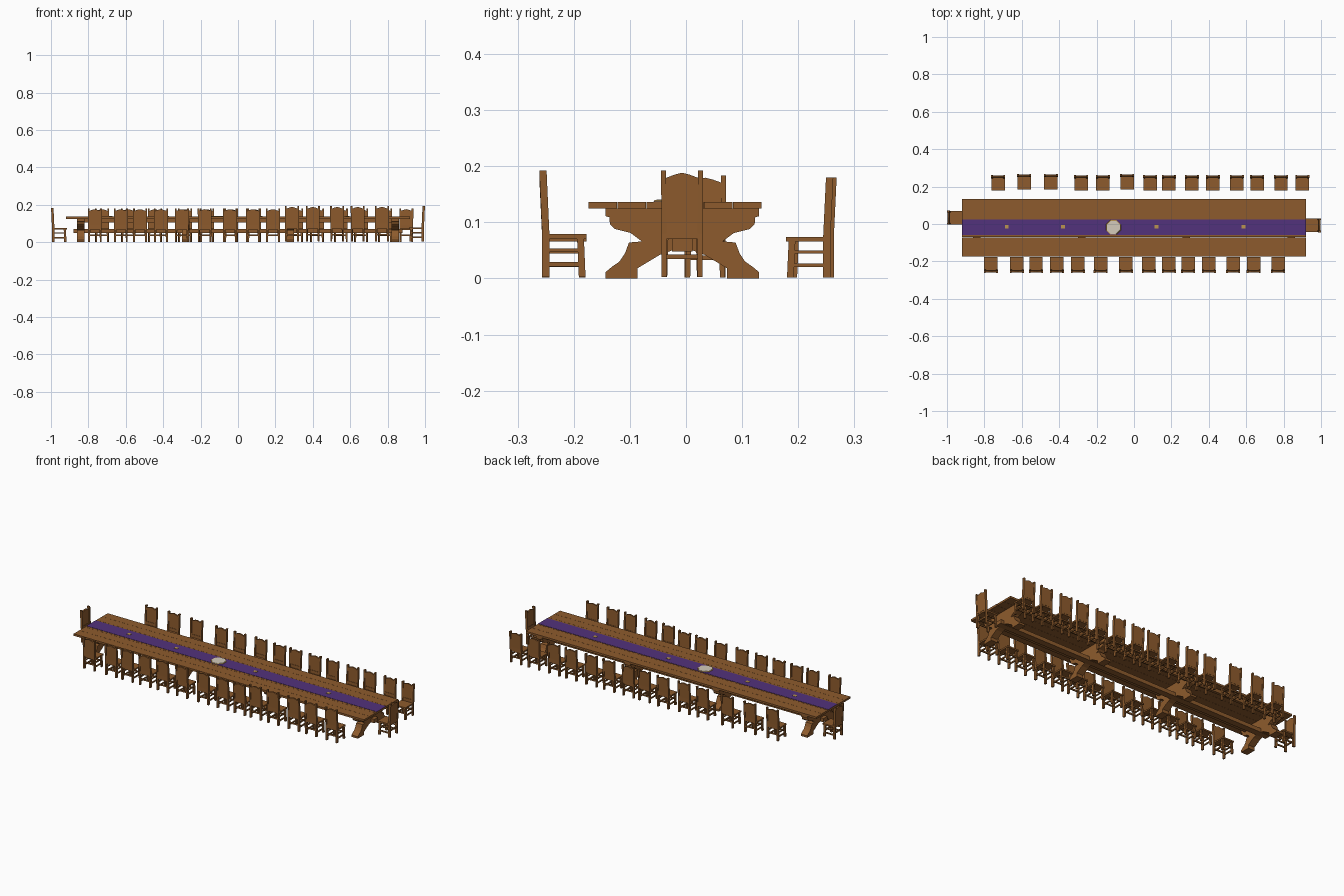
import bpy, bmesh, math
from mathutils import Vector, Matrix

if "Cube" in bpy.data.objects:
    bpy.data.objects.remove(bpy.data.objects["Cube"])


def mat(name, c):
    m = bpy.data.materials.new(name)
    m.diffuse_color = (*c, 1)
    m.use_nodes = True
    m.node_tree.nodes["Principled BSDF"].inputs["Base Color"].default_value = m.diffuse_color
    return m


WOOD = mat("oak_wood", (0.27, 0.105, 0.026))
PURPLE = mat("purple_cloth", (0.085, 0.032, 0.2))
CREAM = mat("cream_plate", (0.66, 0.6, 0.5))
GOLD = mat("gold", (0.5, 0.3, 0.08))


def box(bm, x0, x1, y0, y1, z0, z1):
    m = Matrix.Translation(((x0 + x1) / 2, (y0 + y1) / 2, (z0 + z1) / 2)) \
        @ Matrix.Diagonal((x1 - x0, y1 - y0, z1 - z0, 1))
    bmesh.ops.create_cube(bm, size=1, matrix=m)


def post(bm, pts, wx, wy):
    # square post following points, cross-section kept horizontal
    rings = [[bm.verts.new((p[0] + sx * wx / 2, p[1] + sy * wy / 2, p[2]))
              for sx, sy in ((-1, -1), (1, -1), (1, 1), (-1, 1))] for p in pts]
    for a, b in zip(rings, rings[1:]):
        for i in range(4):
            j = (i + 1) % 4
            bm.faces.new((a[i], a[j], b[j], b[i]))
    bm.faces.new(rings[0][::-1])
    bm.faces.new(rings[-1])


def prism(bm, pts, offset):
    # flat outline pushed out by an offset
    f = bm.faces.new([bm.verts.new(p) for p in pts])
    r = bmesh.ops.extrude_face_region(bm, geom=[f])
    bmesh.ops.translate(bm, vec=Vector(offset),
                        verts=[v for v in r["geom"] if isinstance(v, bmesh.types.BMVert)])


def mesh(bm, name, m):
    bmesh.ops.recalc_face_normals(bm, faces=bm.faces)
    me = bpy.data.meshes.new(name)
    bm.to_mesh(me)
    bm.free()
    me.materials.append(m)
    return me


def obj(name, me, loc=(0, 0, 0), rot=0, sz=1):
    o = bpy.data.objects.new(name, me)
    o.location = loc
    o.rotation_euler.z = rot
    o.scale.z = sz
    bpy.context.collection.objects.link(o)
    return o


# table top: six planks
bm = bmesh.new()
Y0, PW = -0.174, 0.0515
for i in range(6):
    box(bm, -0.92, 0.92, Y0 + i * PW + 0.0004, Y0 + (i + 1) * PW - 0.0004, 0.125, 0.136)
obj("table_top", mesh(bm, "table_top", WOOD))

# trestle legs: mirrored half outline
CY = -0.0066
half = [(0.137, .125), (0.137, .111), (0.130, .109), (0.129, .097), (0.120, .088), (0.092, .081),
        (0.072, .066), (0.095, .064), (0.102, .045), (0.112, .03), (0.125, .021), (0.137, .011),
        (0.137, 0), (0.08, 0), (0.08, .018), (0.04, .042), (0.018, .05)]
for n, x in enumerate((-0.84, -0.28, 0.28, 0.84)):
    bm = bmesh.new()
    pts = [(x - 0.02, CY + d, z) for d, z in half] + [(x - 0.02, CY - d, z) for d, z in half[::-1]]
    prism(bm, pts, (0.04, 0, 0))
    obj(f"trestle_{n}", mesh(bm, "trestle", WOOD))

# long rails under the top and centre stretcher
bm = bmesh.new()
for s in (-1, 1):
    box(bm, -0.86, 0.86, CY + s * 0.1 - 0.008, CY + s * 0.1 + 0.008, 0.105, 0.125)
box(bm, -0.88, 0.88, CY - 0.018, CY + 0.018, 0.048, 0.07)
obj("table_rails", mesh(bm, "table_rails", WOOD))

# runner cloth, centre plate and small gold pieces
bm = bmesh.new()
box(bm, -0.92, 0.92, -0.058, 0.025, 0.136, 0.1375)
obj("runner_cloth", mesh(bm, "runner_cloth", PURPLE))
for name, r, z, m in (("plate_rim", 0.043, 0.138, GOLD), ("plate", 0.039, 0.139, CREAM)):
    bm = bmesh.new()
    bmesh.ops.create_cone(bm, cap_ends=True, segments=8, radius1=r, radius2=r * 0.96, depth=0.003,
                          matrix=Matrix.Translation((-0.11, -0.018, z)) @ Matrix.Rotation(math.pi / 8, 4, 'Z'))
    obj(name, mesh(bm, name, m))
bm = bmesh.new()
for x in (-0.68, -0.38, 0.12, 0.585):
    box(bm, x - 0.01, x + 0.01, -0.023, -0.006, 0.137, 0.139)
obj("gold_pieces", mesh(bm, "gold_pieces", GOLD))

# one chair, facing +y
bm = bmesh.new()
for s in (-1, 1):
    post(bm, [(s * .032, -.031, .002), (s * .032, -.031, .075), (s * .033, -.036, .18)], .009, .013)
    post(bm, [(s * .031, .034, .002), (s * .029, .031, .068)], .009, .012)
    box(bm, s * .031 - .003, s * .031 + .003, -.03, .032, .020, .027)
    box(bm, s * .031 - .003, s * .031 + .003, -.03, .032, .044, .050)
box(bm, -.036, .036, -.036, .042, .066, .074)          # seat
box(bm, -.03, .03, -.034, -.028, .032, .040)           # back stretcher
box(bm, -.03, .03, .03, .036, .032, .040)              # front stretcher
box(bm, -.03, .03, -.037, -.027, .074, .092)           # lower back rail
prism(bm, [(-.03, -.037, .092), (.03, -.037, .092), (.03, -.039, .167),
           (.013, -.039, .173), (0, -.039, .176), (-.013, -.039, .173), (-.03, -.039, .167)],
      (0, .008, 0))                                    # peaked back panel
chair = mesh(bm, "chair", WOOD)

# rows of chairs along both long sides
front = (-.765, -.626, -.524, -.412, -.30, -.178, -.043, .08, .187, .289, .40, .53, .64, .77)
back = (-.727, -.588, -.444, -.283, -.166, -.037, .086, .187, .31, .422, .55, .658, .786, .90)
for i, x in enumerate(front):
    obj(f"front_chair_{i}", chair, (x, -0.219, 0), 0, 1.07 if x > .25 else 1)
for i, x in enumerate(back):
    obj(f"back_chair_{i}", chair, (x, 0.226 if i in (1, 2, 5) else 0.220, 0), math.pi)

# chairs at the two ends
obj("right_end_chair", chair, (0.957, -0.007, 0), math.pi / 2, 1.07)
obj("left_end_chair", chair, (-0.957, 0.034, 0), -math.pi / 2, 1.02)
